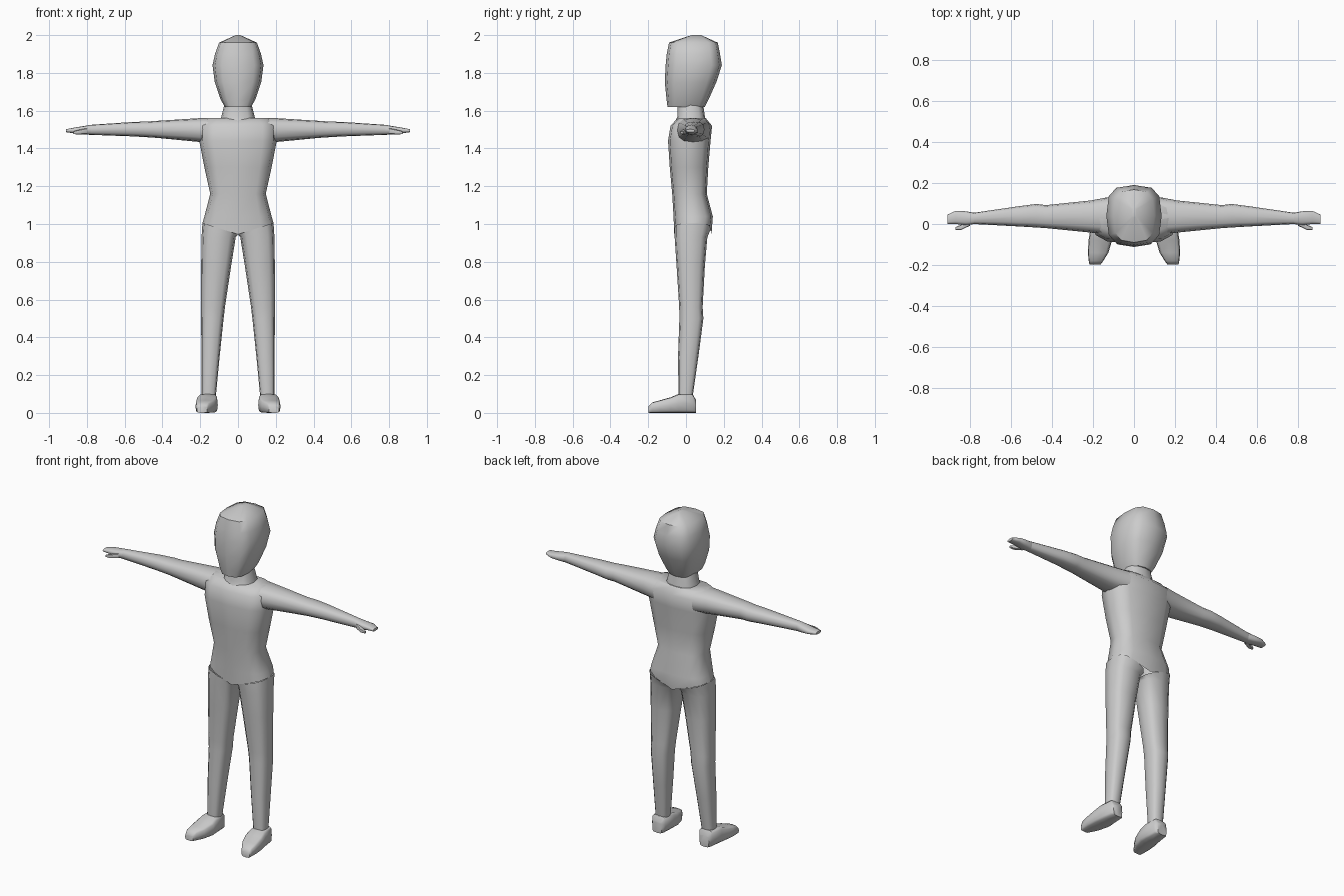
import bpy, bmesh, math

grey = bpy.data.materials.new("plain grey")
grey.diffuse_color = (0.6, 0.6, 0.6, 1)

AXES = {"z": lambda t, a, b: (a, b, t),   # ring spans x, y
        "x": lambda t, a, b: (t, a, b),   # ring spans y, z
        "y": lambda t, a, b: (a, t, b)}   # ring spans x, z


def loft(name, axis, rings, power=0.75, sides=12, caps=(True, True),
         mirror=False, bend=None, angle=50):
    """Skin rounded rings given as (position, a0, a1, b0, b1)."""
    bm = bmesh.new()
    loops = []
    for t, a0, a1, b0, b1 in rings:
        loop = []
        for i in range(sides):
            w = 2 * math.pi * i / sides
            c, s = round(math.cos(w), 6), round(math.sin(w), 6)
            a = (a0 + a1) / 2 + (a1 - a0) / 2 * math.copysign(abs(c) ** power, c)
            b = (b0 + b1) / 2 + (b1 - b0) / 2 * math.copysign(abs(s) ** power, s)
            loop.append(bm.verts.new(AXES[axis](t, a, b)))
        loops.append(loop)
    for lo, hi in zip(loops, loops[1:]):
        for i in range(sides):
            j = (i + 1) % sides
            bm.faces.new((lo[i], lo[j], hi[j], hi[i]))
    ends = [bm.faces.new(loops[0]), bm.faces.new(loops[-1])]
    if bend:
        for v in bm.verts:
            bend(v.co)
    bmesh.ops.recalc_face_normals(bm, faces=bm.faces[:])
    hidden = [f for f, keep in zip(ends, caps) if not keep]
    bmesh.ops.delete(bm, geom=hidden, context="FACES_ONLY")
    mesh = bpy.data.meshes.new(name)
    bm.to_mesh(mesh)
    bm.free()
    mesh.materials.append(grey)
    ob = bpy.data.objects.new(name, mesh)
    bpy.context.collection.objects.link(ob)
    bpy.ops.object.select_all(action="DESELECT")
    ob.select_set(True)
    bpy.context.view_layer.objects.active = ob
    bpy.ops.object.shade_smooth_by_angle(angle=math.radians(angle))
    if mirror:
        ob.modifiers.new("mirror", "MIRROR")
    return ob


# Head, with a flat jaw underside and a peaked crown
loft("head", "z", [
    (1.62, -0.07, 0.07, -0.098, 0.10),
    (1.66, -0.092, 0.092, -0.103, 0.12),
    (1.75, -0.123, 0.123, -0.112, 0.16),
    (1.84, -0.135, 0.135, -0.108, 0.19),
    (1.90, -0.122, 0.122, -0.102, 0.18),
    (1.96, -0.10, 0.10, -0.09, 0.168),
    (2.00, -0.012, 0.012, 0.03, 0.08)], power=0.65)

# Neck
loft("neck", "z", [
    (1.54, -0.095, 0.095, -0.06, 0.105),
    (1.57, -0.088, 0.088, -0.045, 0.10),
    (1.64, -0.07, 0.07, -0.045, 0.09)], caps=(False, False))


# Torso, its lower edge dipping in a V to the crotch
def dip(co):
    if co.z < 1.01:
        co.z = 0.945 + 0.06 * min(1, abs(co.x) / 0.185)


loft("torso", "z", [
    (1.00, -0.188, 0.188, -0.062, 0.135),
    (1.04, -0.178, 0.178, -0.066, 0.142),
    (1.16, -0.147, 0.147, -0.073, 0.11),
    (1.30, -0.178, 0.178, -0.086, 0.118),
    (1.44, -0.205, 0.205, -0.095, 0.13),
    (1.52, -0.205, 0.205, -0.082, 0.138),
    (1.56, -0.17, 0.17, -0.045, 0.105)], power=0.65,
    caps=(False, True), bend=dip)

# Arms
loft("arm", "x", [
    (0.13, -0.055, 0.13, 1.43, 1.562),
    (0.21, -0.042, 0.115, 1.435, 1.56),
    (0.43, -0.02, 0.092, 1.456, 1.546),
    (0.475, -0.017, 0.098, 1.459, 1.543),
    (0.56, -0.012, 0.087, 1.464, 1.54),
    (0.78, 0.0, 0.055, 1.472, 1.525)], caps=(False, False), mirror=True)

# Hands and thumbs
loft("hand", "x", [
    (0.78, 0.0, 0.055, 1.472, 1.525),
    (0.82, -0.006, 0.062, 1.474, 1.518),
    (0.87, 0.0, 0.064, 1.48, 1.51),
    (0.91, 0.0, 0.046, 1.486, 1.502)], caps=(False, True), mirror=True)
loft("thumb", "x", [
    (0.80, -0.008, 0.02, 1.476, 1.508),
    (0.845, -0.03, -0.004, 1.474, 1.498),
    (0.872, -0.028, -0.016, 1.476, 1.49)], sides=8, caps=(False, True), mirror=True)


# Legs, the tops meeting under the torso edge
def hip(co):
    if co.z > 0.99:
        co.z = 0.945 + 0.06 * min(1, abs(co.x) / 0.185)


loft("leg", "z", [
    (0.09, 0.117, 0.193, -0.04, 0.036),
    (0.30, 0.097, 0.194, -0.042, 0.066),
    (0.50, 0.076, 0.195, -0.035, 0.092),
    (0.56, 0.069, 0.195, -0.036, 0.088),
    (0.78, 0.036, 0.195, -0.05, 0.10),
    (0.93, 0.012, 0.193, -0.06, 0.113),
    (1.00, 0.0, 0.188, -0.062, 0.132)], power=0.7,
    caps=(False, False), mirror=True, bend=hip)

# Shoes
loft("shoe", "y", [
    (0.052, 0.128, 0.19, 0.0, 0.07),
    (0.035, 0.114, 0.203, 0.0, 0.10),
    (-0.04, 0.108, 0.215, 0.0, 0.10),
    (-0.08, 0.107, 0.222, 0.0, 0.083),
    (-0.14, 0.125, 0.225, 0.0, 0.066),
    (-0.18, 0.15, 0.221, 0.0, 0.055),
    (-0.198, 0.163, 0.217, 0.0, 0.035)], power=0.45, mirror=True)
